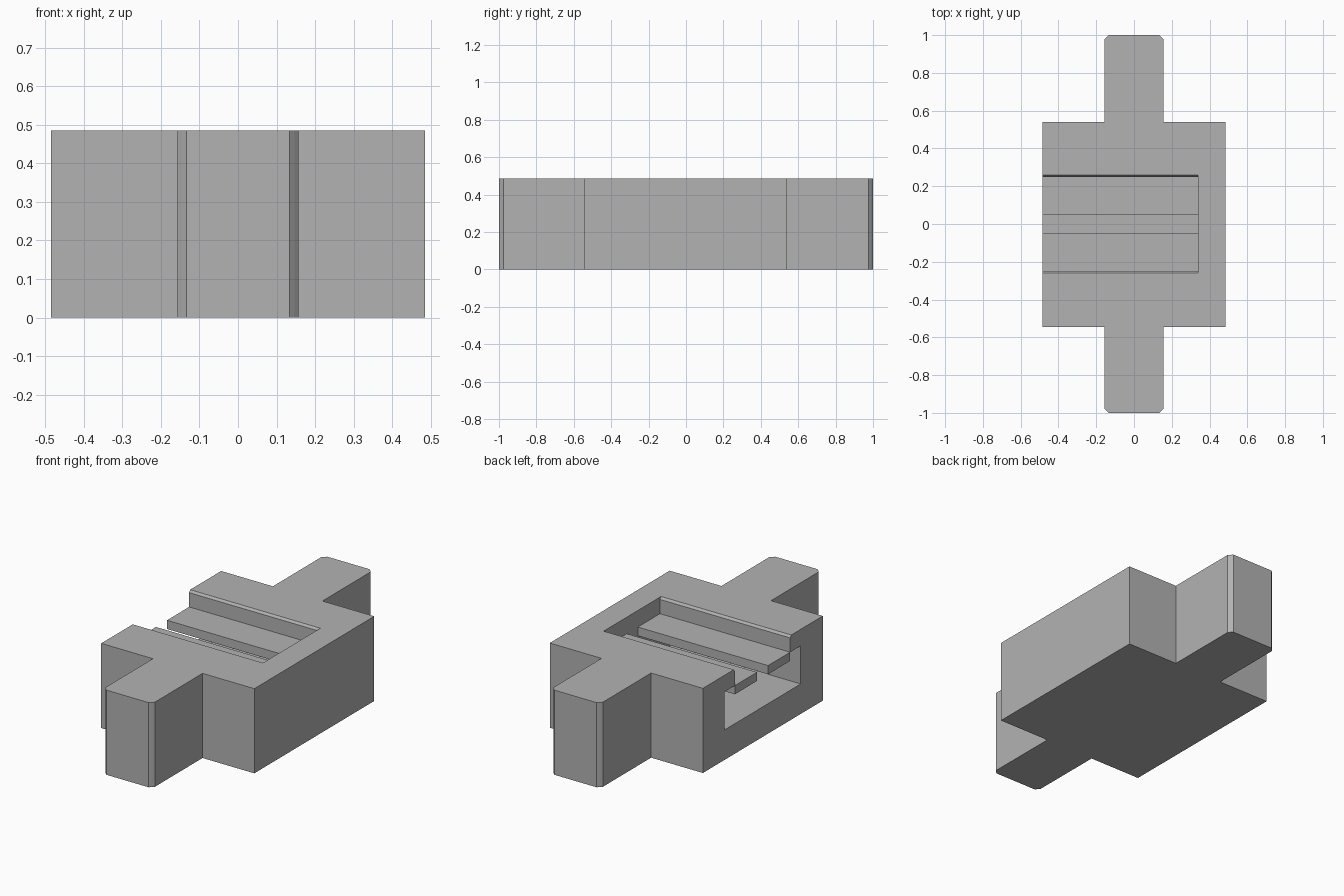
import bpy, bmesh

cube = bpy.data.objects.get("Cube")
if cube:
    bpy.data.objects.remove(cube, do_unlink=True)

HALF, HEIGHT, SLOT_END = 0.485, 0.485, 0.34
LIP_Z, FLOOR_Z = 0.39, 0.172

grey = bpy.data.materials.new("plain_grey")
grey.use_nodes = True
grey.diffuse_color = (0.45, 0.45, 0.45, 1)
grey.node_tree.nodes["Principled BSDF"].inputs["Base Color"].default_value = grey.diffuse_color


def prism(name, base, offset):
    """Extrude a closed outline of 3D points along an offset."""
    bm = bmesh.new()
    face = bm.faces.new([bm.verts.new(p) for p in base])
    new = bmesh.ops.extrude_face_region(bm, geom=[face])["geom"]
    moved = [v for v in new if isinstance(v, bmesh.types.BMVert)]
    bmesh.ops.translate(bm, verts=moved, vec=offset)
    bmesh.ops.recalc_face_normals(bm, faces=bm.faces)
    mesh = bpy.data.meshes.new(name)
    bm.to_mesh(mesh)
    bm.free()
    mesh.materials.append(grey)
    obj = bpy.data.objects.new(name, mesh)
    bpy.context.collection.objects.link(obj)
    return obj


# Block with a tab at each end, tab corners softened
half = [(HALF, -0.545), (HALF, 0.54), (0.157, 0.54),
        (0.157, 0.977), (0.147, 0.988), (0.134, 1.0)]
tab = [(0.134, -1.0), (0.147, -0.988), (0.157, -0.977), (0.157, -0.545)]
right = tab + half
outline = right + [(-x, y) for x, y in reversed(right)]
body = prism("slotted_body", [(x, y, 0) for x, y in outline], (0, 0, HEIGHT))

# Undercut slot, open at one side and narrowed by lips at the top
wall = [(0.345, FLOOR_Z), (0.345, LIP_Z), (0.25, LIP_Z),
        (0.25, 0.472), (0.26, HEIGHT), (0.26, 0.6)]
profile = wall + [(-y, z) for y, z in reversed(wall)]
cutter = prism("slot_cutter", [(-0.6, y, z) for y, z in profile], (0.6 + SLOT_END, 0, 0))
cutter.hide_render = True
cutter.hide_viewport = True

cut = body.modifiers.new("slot", 'BOOLEAN')
cut.operation = 'DIFFERENCE'
cut.solver = 'EXACT'
cut.object = cutter

# Apply the cut and drop the helper
bpy.context.view_layer.update()
graph = bpy.context.evaluated_depsgraph_get()
result = bpy.data.meshes.new_from_object(body.evaluated_get(graph))
body.modifiers.clear()
body.data = result
bpy.data.objects.remove(cutter, do_unlink=True)

# Two thin rails running the length of the slot below the lips
for name, side in (("back_rail", 1), ("front_rail", -1)):
    section = [(0.05, 0.34), (0.25, 0.34), (0.25, LIP_Z), (0.05, LIP_Z)]
    prism(name, [(-HALF, side * y, z) for y, z in section], (HALF + SLOT_END, 0, 0))
